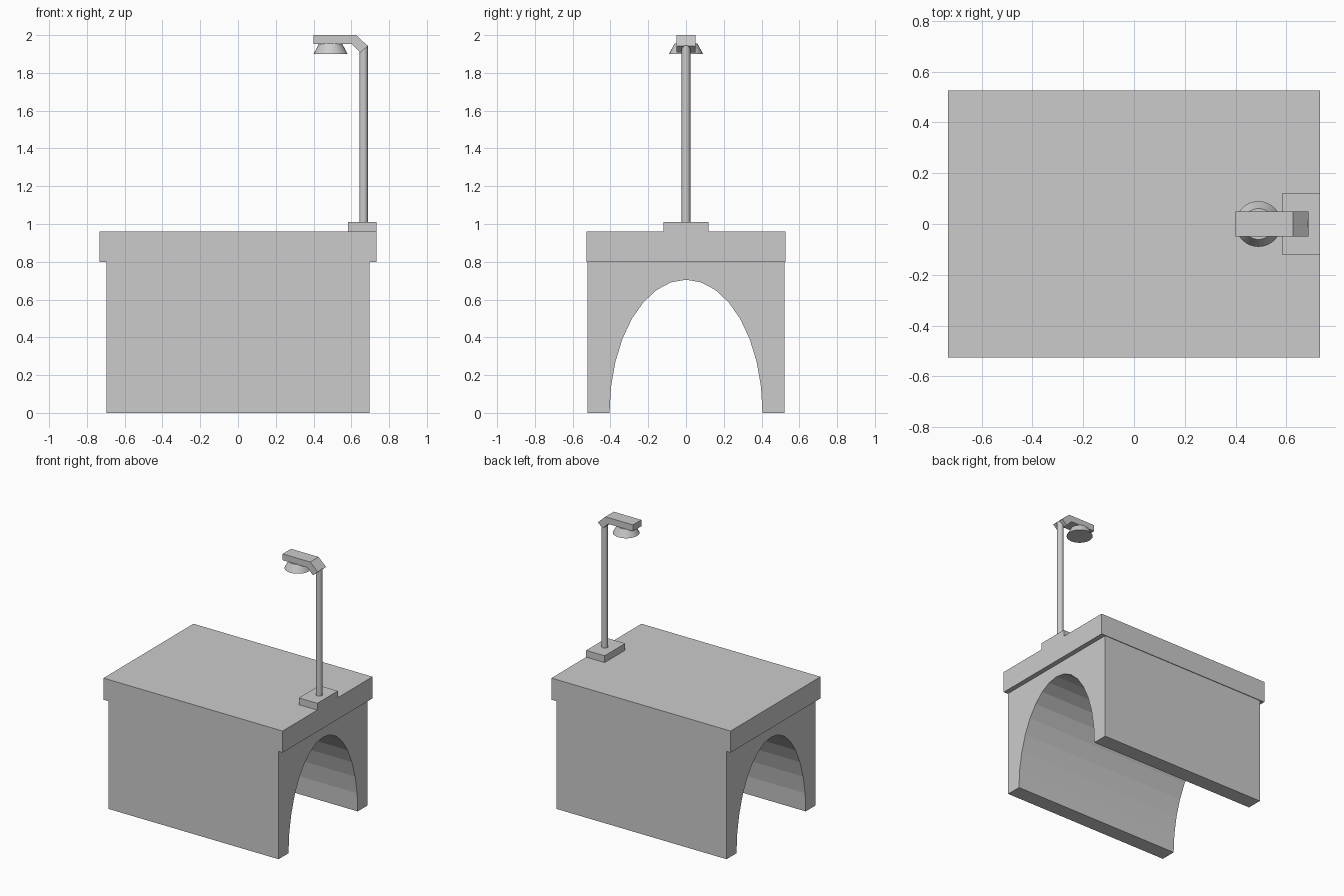
import bpy, math

if "Cube" in bpy.data.objects:
    bpy.data.objects.remove(bpy.data.objects["Cube"])


def add_mesh(name, verts, faces):
    mesh = bpy.data.meshes.new(name)
    mesh.from_pydata(verts, [], faces)
    mesh.update()
    obj = bpy.data.objects.new(name, mesh)
    bpy.context.collection.objects.link(obj)
    return obj


def extrude_profile(name, profile, to_3d, d0, d1):
    # counter-clockwise 2D profile swept from d0 to d1
    n = len(profile)
    verts = [to_3d(a, b, d) for d in (d0, d1) for a, b in profile]
    faces = [tuple(reversed(range(n))), tuple(range(n, 2 * n))]
    faces += [(i, (i + 1) % n, (i + 1) % n + n, i + n) for i in range(n)]
    return add_mesh(name, verts, faces)


def box(name, x0, x1, half_y, z0, z1):
    rect = [(x0, -half_y), (x1, -half_y), (x1, half_y), (x0, half_y)]
    return extrude_profile(name, rect, lambda a, b, d: (a, b, d), z0, z1)


def cone(name, x, r1, r2, z0, z1, sides):
    bpy.ops.mesh.primitive_cone_add(vertices=sides, radius1=r1, radius2=r2,
                                    depth=z1 - z0, location=(x, 0, (z0 + z1) / 2))
    obj = bpy.context.object
    obj.name = name
    bpy.ops.object.shade_smooth_by_angle(angle=math.radians(35))
    return obj


# Bridge body with an elliptical tunnel along x
arch = [(0.405 * math.cos(math.pi * i / 16), 0.705 * math.sin(math.pi * i / 16))
        for i in range(16)] + [(-0.405, 0)]
profile = [(0.405, 0), (0.521, 0), (0.521, 0.80), (-0.521, 0.80), (-0.521, 0)]
profile += list(reversed(arch[1:]))
extrude_profile("arch_body", profile, lambda a, b, d: (d, a, b), -0.697, 0.697)

# Overhanging deck
box("deck_slab", -0.733, 0.733, 0.526, 0.80, 0.96)

# Street lamp
box("lamp_base", 0.582, 0.733, 0.12, 0.96, 1.01)
cone("lamp_pole", 0.665, 0.023, 0.023, 1.01, 1.945, 16)
arm = [(0.40, 1.953), (0.603, 1.953), (0.648, 1.908), (0.687, 1.942),
       (0.626, 2.0), (0.40, 2.0)]
extrude_profile("lamp_arm", arm, lambda a, b, d: (a, -d, b), -0.049, 0.049)
cone("lamp_shade", 0.49, 0.09, 0.061, 1.90, 1.955, 32)
